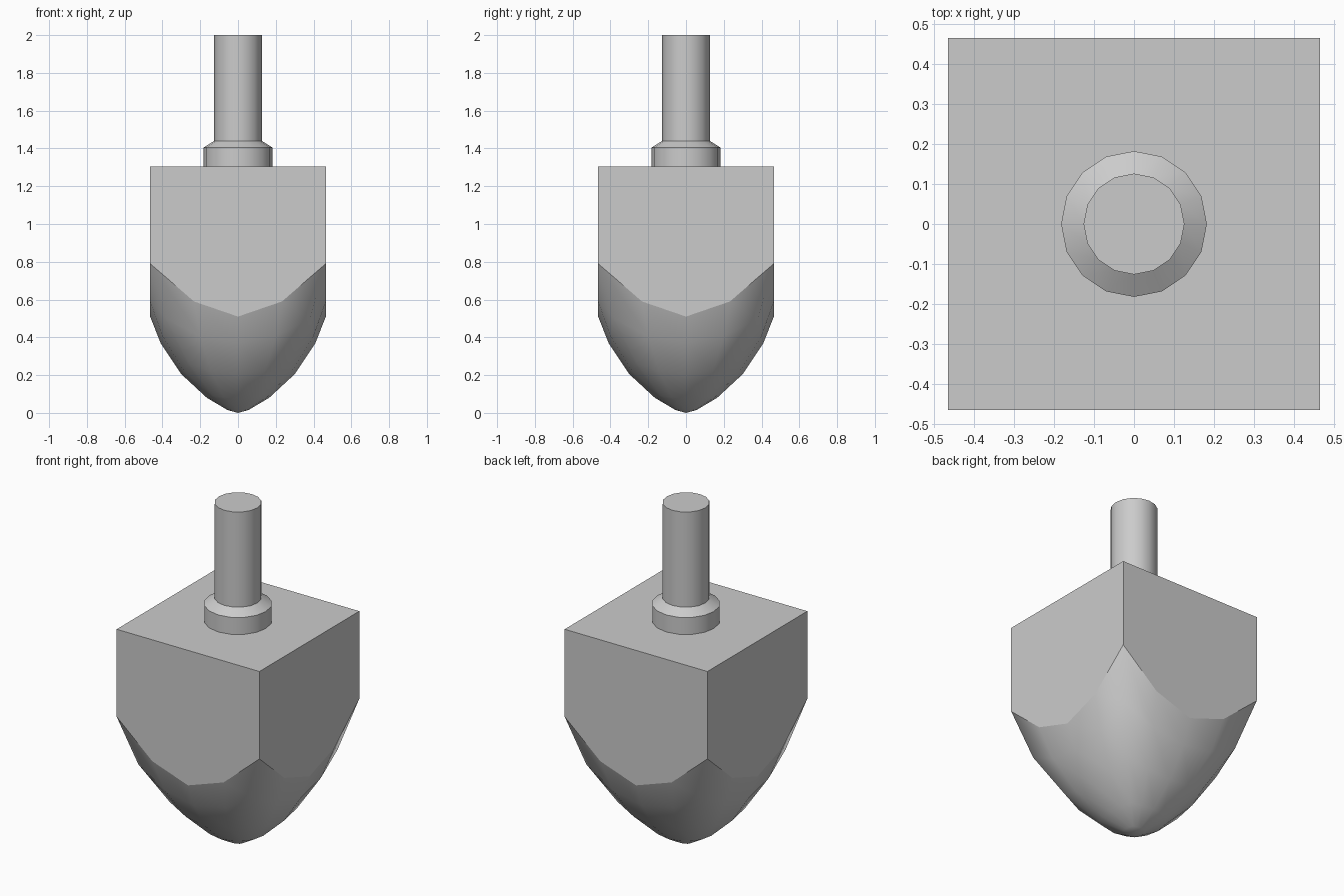
import bpy, bmesh, math

if "Cube" in bpy.data.objects:
    bpy.data.objects.remove(bpy.data.objects["Cube"])

HALF, TOP = 0.465, 1.305
SIDES, STEPS = 4, 4


def finish(bm, name):
    bmesh.ops.recalc_face_normals(bm, faces=bm.faces)
    mesh = bpy.data.meshes.new(name)
    bm.to_mesh(mesh)
    bm.free()
    obj = bpy.data.objects.new(name, mesh)
    bpy.context.collection.objects.link(obj)
    return obj


# Square body blending into a rounded point.
# Each ring: radius and height at mid-side, radius and height at the corner.
rings = [
    (HALF, 0.51, HALF * math.sqrt(2), 0.79),
    (0.41, 0.37, 0.54, 0.50),
    (0.30, 0.205, 0.37, 0.265),
    (0.165, 0.08, 0.185, 0.09),
    (0.055, 0.015, 0.06, 0.016),
]
bm = bmesh.new()


def make_ring(ra, za, rd, zd):
    verts = []
    for side in range(SIDES):
        for step in range(STEPS):
            u = -1 + 2 * step / STEPS
            w = (math.sqrt(1 + u * u) - 1) / (math.sqrt(2) - 1)
            a = side * math.pi / 2 + math.atan(u)
            r = ra + (rd - ra) * w
            verts.append(bm.verts.new((r * math.cos(a), r * math.sin(a), za + (zd - za) * w)))
    return verts


loops = [make_ring(*r) for r in rings]
tip = bm.verts.new((0, 0, 0))
n = SIDES * STEPS
for i in range(n):
    j = (i + 1) % n
    for upper, lower in zip(loops, loops[1:]):
        bm.faces.new((upper[i], upper[j], lower[j], lower[i])).smooth = True
    bm.faces.new((loops[-1][i], loops[-1][j], tip)).smooth = True

# Flat sides and lid above the curved part
rim = loops[0]
corners = [bm.verts.new((rim[k].co.x, rim[k].co.y, TOP)) for k in range(0, n, STEPS)]
for s in range(SIDES):
    lower = [rim[(s * STEPS + k) % n] for k in range(STEPS + 1)]
    bm.faces.new(lower + [corners[(s + 1) % SIDES], corners[s]])
bm.faces.new(corners)
for i in range(n):
    bm.edges.get((rim[i], rim[(i + 1) % n])).smooth = False
finish(bm, "body")


# Collar and handle turned from profiles
def lathe(name, profile, sides=16):
    bm = bmesh.new()
    verts = [bm.verts.new((r, 0, z)) for r, z in profile]
    edges = [bm.edges.new(p) for p in zip(verts, verts[1:])]
    bmesh.ops.spin(bm, geom=verts + edges, cent=(0, 0, 0), axis=(0, 0, 1),
                   angle=math.tau, steps=sides, use_duplicate=False)
    bmesh.ops.remove_doubles(bm, verts=bm.verts, dist=1e-4)
    obj = finish(bm, name)
    bpy.ops.object.select_all(action='DESELECT')
    obj.select_set(True)
    bpy.context.view_layer.objects.active = obj
    bpy.ops.object.shade_smooth_by_angle(angle=math.radians(30))
    return obj


lathe("collar_and_handle", [(0.182, TOP), (0.182, 1.405), (0.126, 1.44), (0.126, 2.0), (0, 2.0)])
